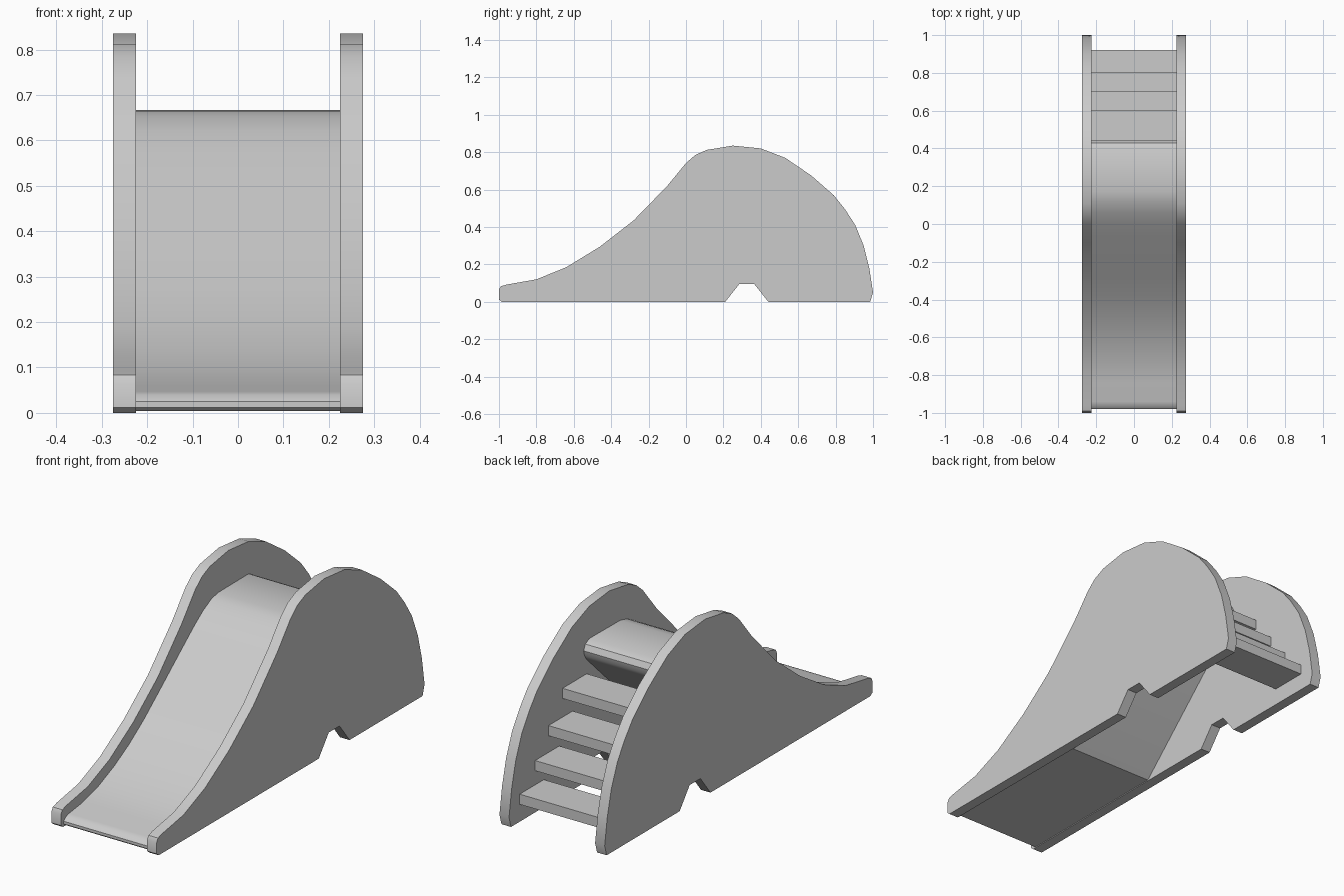
import bpy, bmesh, math

if "Cube" in bpy.data.objects:
    bpy.data.objects.remove(bpy.data.objects["Cube"])

HALF_IN, HALF_OUT = 0.225, 0.275


def extrude_profile(name, pts, x0, x1):
    """Prism from a (y, z) outline, spanning x0 to x1."""
    bm = bmesh.new()
    face = bm.faces.new([bm.verts.new((x0, y, z)) for y, z in pts])
    new = bmesh.ops.extrude_face_region(bm, geom=[face])["geom"]
    bmesh.ops.translate(bm, vec=(x1 - x0, 0, 0),
                        verts=[g for g in new if isinstance(g, bmesh.types.BMVert)])
    bmesh.ops.recalc_face_normals(bm, faces=bm.faces)
    mesh = bpy.data.meshes.new(name)
    bm.to_mesh(mesh)
    bm.free()
    obj = bpy.data.objects.new(name, mesh)
    bpy.context.collection.objects.link(obj)
    bpy.ops.object.select_all(action='DESELECT')
    obj.select_set(True)
    bpy.context.view_layer.objects.active = obj
    bpy.ops.object.shade_smooth_by_angle(angle=math.radians(30))
    return obj


# Side panels: humped outline with a notch in the base
panel = [(-1, 0.012), (-0.985, 0), (0.21, 0), (0.285, 0.095), (0.365, 0.095),
         (0.44, 0), (0.985, 0), (1, 0.05), (0.98, 0.18), (0.95, 0.3),
         (0.905, 0.41), (0.85, 0.495), (0.79, 0.57), (0.67, 0.675),
         (0.53, 0.77), (0.4, 0.82), (0.25, 0.835), (0.11, 0.812),
         (0.05, 0.785), (0, 0.742), (-0.1, 0.62), (-0.28, 0.435),
         (-0.46, 0.295), (-0.64, 0.185), (-0.8, 0.12), (-0.96, 0.092),
         (-0.99, 0.083), (-1, 0.065)]
for side, s in (("left", -1), ("right", 1)):
    extrude_profile(side + "_side_panel", panel, s * HALF_IN, s * HALF_OUT)

# Slide body: chute, top platform with rounded lip, sloped underside
slide = [(-0.97, 0.004), (-0.17, 0.004), (0.42, 0.575), (0.437, 0.6),
         (0.443, 0.625), (0.43, 0.652), (0.4, 0.667), (0.17, 0.665),
         (0.12, 0.653), (0.06, 0.622), (0, 0.58), (-0.07, 0.525),
         (-0.17, 0.445), (-0.28, 0.357), (-0.38, 0.278), (-0.49, 0.203),
         (-0.6, 0.143), (-0.72, 0.092), (-0.84, 0.06), (-0.94, 0.047),
         (-0.965, 0.04), (-0.98, 0.025), (-0.98, 0.012)]
extrude_profile("slide", slide, -HALF_IN, HALF_IN)

# Ladder treads at the back
for i, (back, top) in enumerate([(0.92, 0.13), (0.805, 0.245), (0.705, 0.372), (0.6, 0.508)]):
    f, b = back - 0.18, top - 0.048
    extrude_profile(f"tread_{i + 1}", [(f, b), (back, b), (back, top), (f, top)],
                    -HALF_IN, HALF_IN)
